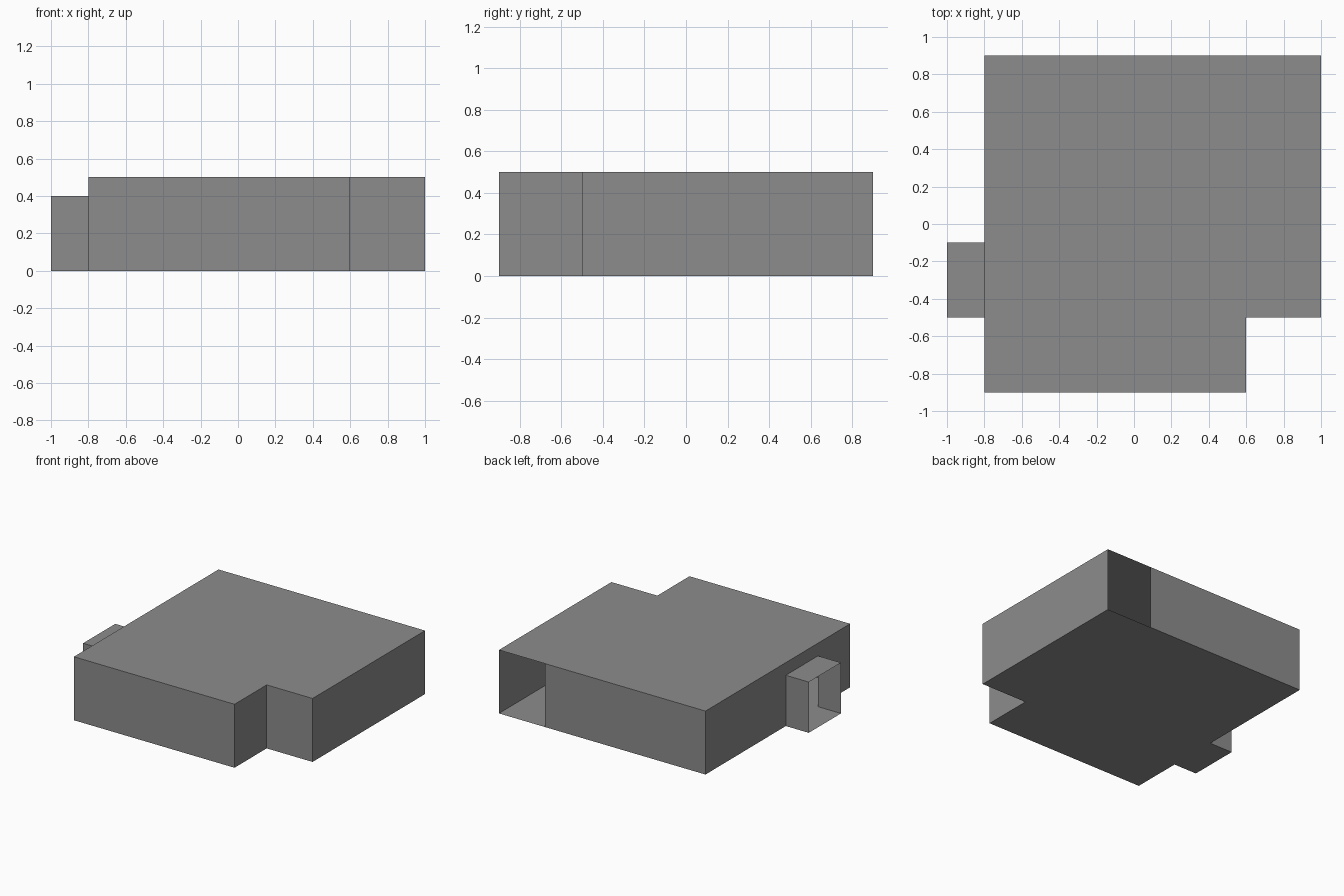
import bpy, bmesh

if "Cube" in bpy.data.objects:
    bpy.data.objects.remove(bpy.data.objects["Cube"])

HEIGHT, PORCH_H = 0.5, 0.4

# Dark grey surface shared by all parts
dark = bpy.data.materials.new("dark_grey")
dark.diffuse_color = (0.265, 0.265, 0.265, 1)
dark.use_nodes = True
dark.node_tree.nodes["Principled BSDF"].inputs["Base Color"].default_value = dark.diffuse_color


def sheet_object(name, faces):
    """Make an object of thin sheets from corner loops."""
    bm = bmesh.new()
    for loop in faces:
        bm.faces.new([bm.verts.new(p) for p in loop])
    bmesh.ops.remove_doubles(bm, verts=bm.verts, dist=1e-4)
    mesh = bpy.data.meshes.new(name)
    bm.to_mesh(mesh)
    bm.free()
    mesh.materials.append(dark)
    obj = bpy.data.objects.new(name, mesh)
    bpy.context.collection.objects.link(obj)
    return obj


def slab(outline, z, up):
    loop = [(x, y, z) for x, y in outline]
    return loop if up else loop[::-1]


def walls(path, z0, z1):
    """Upright sheets along a counter-clockwise path, facing outwards."""
    return [[(*a, z0), (*b, z0), (*b, z1), (*a, z1)]
            for a, b in zip(path, path[1:])]


# Notched room outline, counter-clockwise
outline = [(-0.8, -0.9), (0.6, -0.9), (0.6, -0.5), (1, -0.5),
           (1, 0.9), (-0.8, 0.9)]
sheet_object("room_floor", [slab(outline, 0, False)])
sheet_object("room_ceiling", [slab(outline, HEIGHT, True)])

# Room walls: from the side doorway round to the back doorway, then the rest
path_a = [(-0.8, -0.5)] + outline[:5]
path_b = [(0.6, 0.9), (-0.8, 0.9), (-0.8, -0.1)]
lintel = walls([(-0.8, -0.1), (-0.8, -0.5)], PORCH_H, HEIGHT)
sheet_object("room_walls",
             walls(path_a, 0, HEIGHT) + walls(path_b, 0, HEIGHT) + lintel)

# Side passage, open at both ends
passage = [(-1, -0.5), (-0.8, -0.5), (-0.8, -0.1), (-1, -0.1)]
sheet_object("side_passage",
             [slab(passage, 0, False), slab(passage, PORCH_H, True)]
             + walls(passage[:2], 0, PORCH_H) + walls(passage[2:], 0, PORCH_H))
